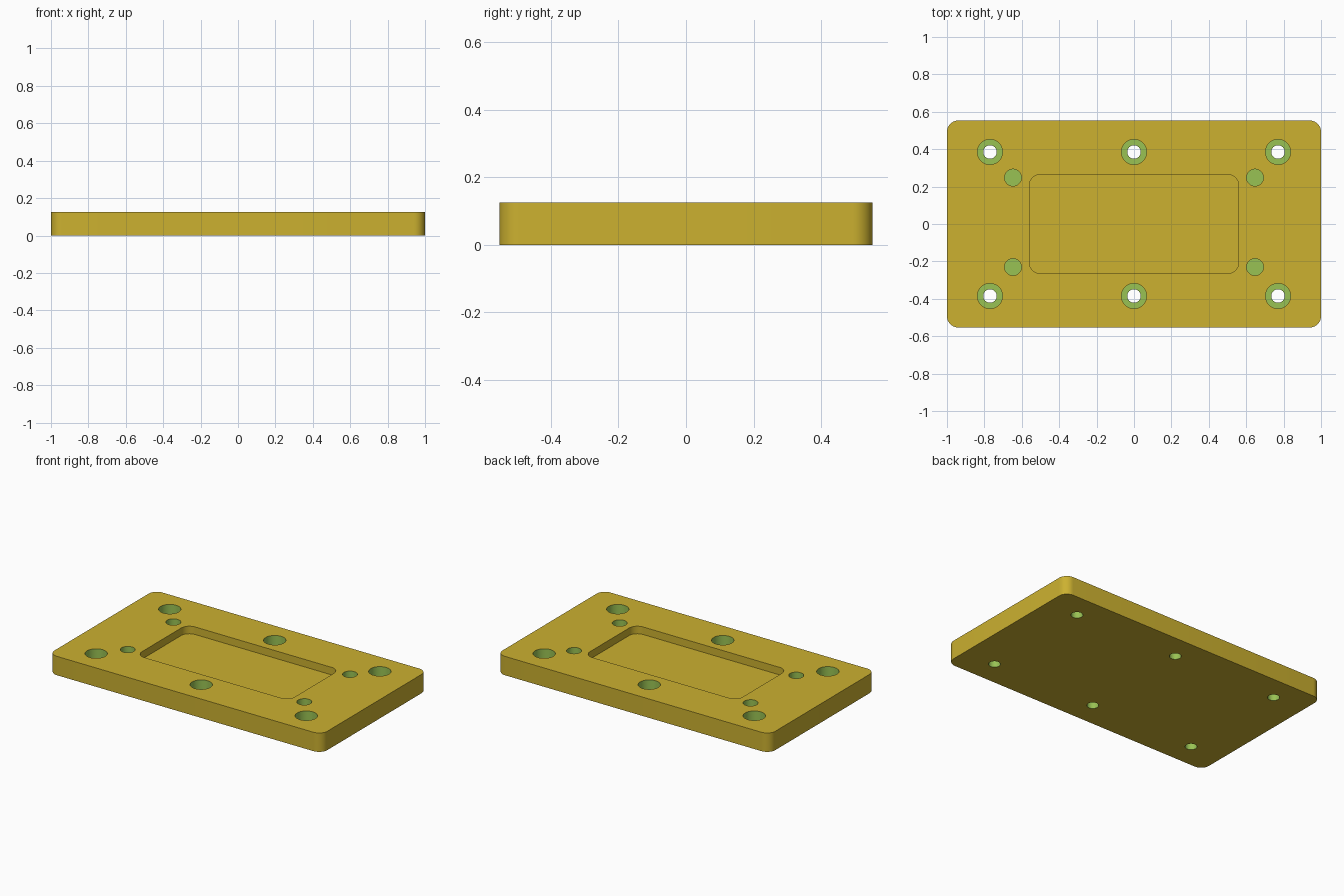
import bpy, bmesh, math

if "Cube" in bpy.data.objects:
    bpy.data.objects.remove(bpy.data.objects["Cube"])

H = 0.125  # plate thickness


def material(name, rgb):
    m = bpy.data.materials.new(name)
    lin = [((c / 255 + 0.055) / 1.055) ** 2.4 for c in rgb]
    m.diffuse_color = (*lin, 1)
    m.use_nodes = True
    m.node_tree.nodes["Principled BSDF"].inputs["Base Color"].default_value = m.diffuse_color
    return m


mats = [material("golden_yellow", (204, 177, 48)), material("leaf_green", (153, 194, 84))]


def prism(name, outline, z0, z1, slot=0):
    """Extrude a closed 2D outline from z0 to z1."""
    bm = bmesh.new()
    face = bm.faces.new([bm.verts.new((x, y, z0)) for x, y in outline])
    ext = bmesh.ops.extrude_face_region(bm, geom=[face])["geom"]
    bmesh.ops.translate(bm, vec=(0, 0, z1 - z0),
                        verts=[v for v in ext if isinstance(v, bmesh.types.BMVert)])
    bmesh.ops.recalc_face_normals(bm, faces=bm.faces)
    for f in bm.faces:
        f.material_index = slot
    me = bpy.data.meshes.new(name)
    bm.to_mesh(me)
    bm.free()
    for m in mats:
        me.materials.append(m)
    ob = bpy.data.objects.new(name, me)
    bpy.context.collection.objects.link(ob)
    return ob


def rounded_rect(hx, hy, r, n=10):
    pts = []
    for i, (sx, sy) in enumerate([(1, 1), (-1, 1), (-1, -1), (1, -1)]):
        for k in range(n + 1):
            a = math.pi / 2 * (i + k / n)
            pts.append((sx * (hx - r) + r * math.cos(a), sy * (hy - r) + r * math.sin(a)))
    return pts


def circle(x, y, r, n=48):
    return [(x + r * math.cos(2 * math.pi * k / n), y + r * math.sin(2 * math.pi * k / n))
            for k in range(n)]


def cut(target, cutter):
    mod = target.modifiers.new("cut", "BOOLEAN")
    mod.operation = "DIFFERENCE"
    mod.solver = "EXACT"
    mod.object = cutter
    bpy.context.view_layer.objects.active = target
    bpy.ops.object.modifier_apply(modifier=mod.name)
    bpy.data.objects.remove(cutter)


# Base plate with rounded vertical corners
plate = prism("mounting_plate", rounded_rect(1.0, 0.553, 0.06), 0, H)

# Shallow central pocket
cut(plate, prism("pocket", rounded_rect(0.56, 0.265, 0.06), H - 0.05, H + 0.1))

# Counterbored screw holes
for x in (-0.77, 0, 0.77):
    for y in (-0.385, 0.385):
        cut(plate, prism("counterbore", circle(x, y, 0.067), H - 0.07, H + 0.1, 1))
        cut(plate, prism("screw_hole", circle(x, y, 0.036), -0.1, H - 0.03, 1))

# Blind holes around the pocket
for x in (-0.647, 0.647):
    for y in (-0.23, 0.248):
        cut(plate, prism("blind_hole", circle(x, y, 0.045), H - 0.08, H + 0.1, 1))

# Smooth round walls, sharp rims
bpy.ops.object.select_all(action="DESELECT")
plate.select_set(True)
bpy.context.view_layer.objects.active = plate
bpy.ops.object.shade_smooth_by_angle(angle=math.radians(30))
